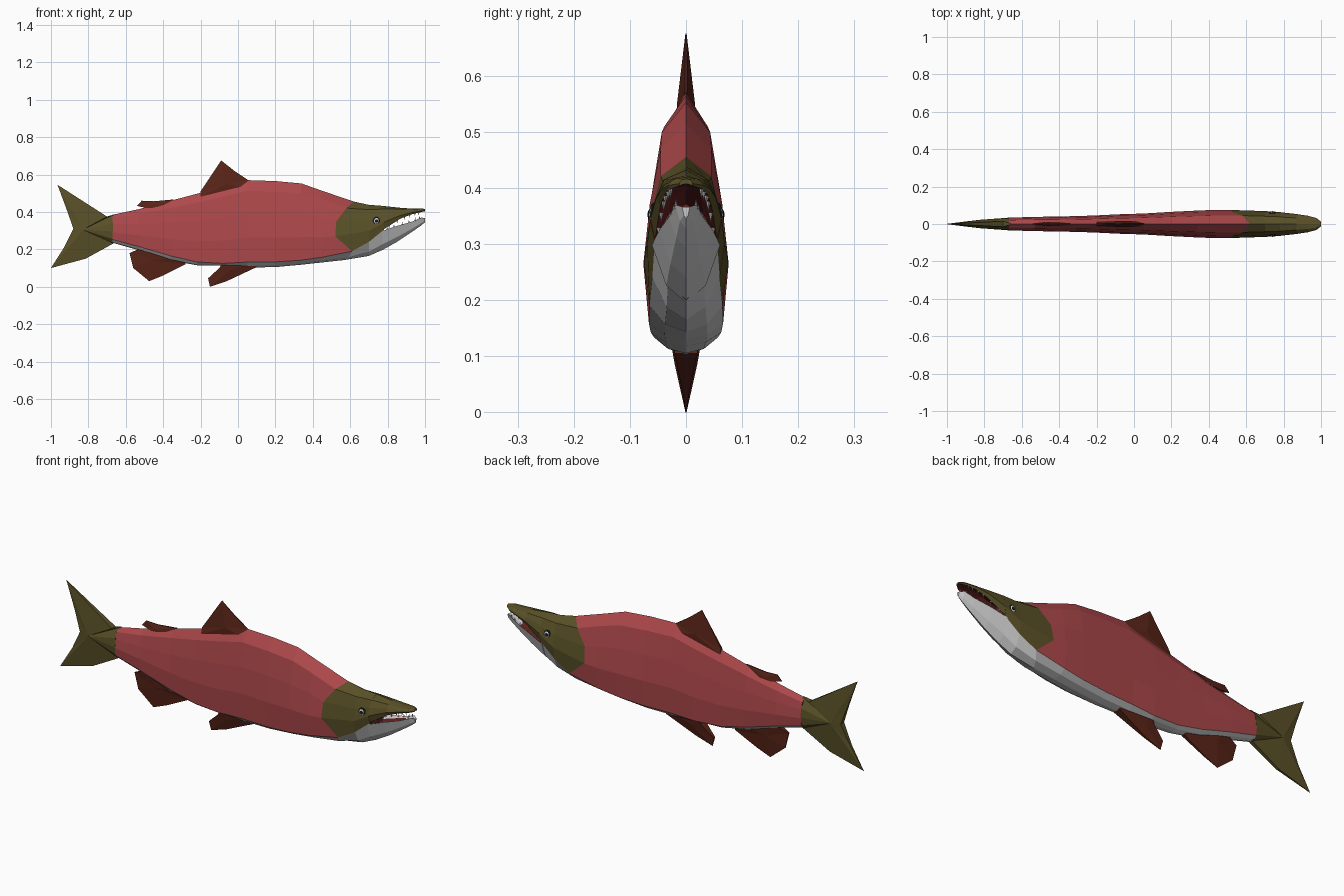
import bpy, bmesh
from math import pi
from mathutils import Matrix, Vector


def material(name, rgb):
    m = bpy.data.materials.new(name)
    m.diffuse_color = (*rgb, 1)
    return m


RED = material("red_skin", (0.42, 0.065, 0.07))
OLIVE = material("olive_skin", (0.10, 0.08, 0.02))
WHITE = material("pale_belly", (0.72, 0.72, 0.71))
FIN = material("fin_brown", (0.10, 0.018, 0.009))
MOUTH = material("mouth_red", (0.13, 0.015, 0.015))
BLACK = material("pupil_black", (0.01, 0.01, 0.01))


def finish(name, bm, mats):
    bmesh.ops.remove_doubles(bm, verts=bm.verts, dist=0.0005)
    bmesh.ops.recalc_face_normals(bm, faces=bm.faces)
    me = bpy.data.meshes.new(name)
    bm.to_mesh(me)
    bm.free()
    for m in mats:
        me.materials.append(m)
    ob = bpy.data.objects.new(name, me)
    bpy.context.collection.objects.link(ob)
    return ob


WIDTHS = (0, 0.6, 0.85, 1, 0.87, 0.5, 0)


def section(st, widths, bend):
    # half section from back ridge (row 0) past the belly line (row 4) to keel (row 6)
    x, top, bottom, w, belly = st
    zs = [top] + [belly + (top - belly) * f for f in (0.87, 0.6, 0.3, 0)]
    zs += [bottom + 0.3 * (belly - bottom), bottom]
    half = [Vector((x + b, w * k, z)) for b, k, z in zip(bend, widths, zs)]
    return half + [Vector((p.x, -p.y, p.z)) for p in half[-2:0:-1]]


def loft(name, stations, mats, pick, widths=WIDTHS, bends={}, cap=0):
    # pick(segment, row) gives the material slot
    bm = bmesh.new()
    rings = [[bm.verts.new(p) for p in section(s, widths, bends.get(i, (0,) * 7))]
             for i, s in enumerate(stations)]
    for i in range(len(rings) - 1):
        a, b = rings[i], rings[i + 1]
        for k in range(12):
            j = (k + 1) % 12
            f = bm.faces.new((a[k], a[j], b[j], b[k]))
            f.material_index = pick(i, k if k < 6 else 11 - k)
    for r in (rings[0], rings[-1]):
        bm.faces.new(r).material_index = cap
    return finish(name, bm, mats)


def fin(name, centre, outline, mat):
    # faceted blade: (x, z, half thickness) outline fanned from a thicker centre
    bm = bmesh.new()
    rims = []
    for s in (1, -1):
        c = bm.verts.new((centre[0], s * centre[2], centre[1]))
        rim = [bm.verts.new((x, s * t, z)) for x, z, t in outline]
        rims.append(rim)
        for i in range(len(rim)):
            bm.faces.new((c, rim[i - 1], rim[i]))
    a, b = rims
    for i in range(len(a)):
        bm.faces.new((a[i - 1], a[i], b[i], b[i - 1]))
    return finish(name, bm, [mat])


# Body with red flanks, pale belly and olive cheeks; gill edge is a bent ring
body = [(-0.67, 0.385, 0.235, 0.034, 0.252),
        (-0.53, 0.415, 0.195, 0.038, 0.215),
        (-0.36, 0.46, 0.14, 0.041, 0.165),
        (-0.22, 0.497, 0.115, 0.045, 0.133),
        (-0.08, 0.535, 0.112, 0.052, 0.125),
        (0.05, 0.57, 0.103, 0.056, 0.132),
        (0.20, 0.565, 0.105, 0.065, 0.133),
        (0.34, 0.552, 0.118, 0.072, 0.142),
        (0.45, 0.513, 0.13, 0.076, 0.158),
        (0.57, 0.455, 0.143, 0.075, 0.19),
        (0.70, 0.438, 0.165, 0.069, 0.24),
        (0.78, 0.432, 0.20, 0.064, 0.305)]
loft("body", body, [RED, WHITE, OLIVE, MOUTH],
     lambda i, r: 1 if r >= 4 else (2 if i >= 9 else 0),
     bends={9: (0.05, 0.01, -0.045, -0.05, 0.04, 0.02, 0)}, cap=3)

# Upper jaw with arched palate
upper = [(0.775, 0.432, 0.37, 0.064, 0.305),
         (0.87, 0.422, 0.395, 0.053, 0.365),
         (0.93, 0.418, 0.402, 0.044, 0.388),
         (0.975, 0.419, 0.404, 0.032, 0.398),
         (1.0, 0.416, 0.407, 0.012, 0.404)]
loft("upper_jaw", upper, [OLIVE, MOUTH], lambda i, r: 1 if r >= 4 else 0)

# Lower jaw, a pale trough
lower = [(0.77, 0.25, 0.195, 0.064, 0.298),
         (0.85, 0.285, 0.24, 0.050, 0.325),
         (0.93, 0.325, 0.293, 0.032, 0.348),
         (0.98, 0.362, 0.328, 0.02, 0.37),
         (1.0, 0.366, 0.345, 0.007, 0.366)]
loft("lower_jaw", lower, [WHITE, MOUTH], lambda i, r: 1 if r < 3 and i < 2 else 0,
     widths=(0, 0.4, 0.6, 0.75, 0.95, 0.55, 0))

# Teeth along both jaws
bm = bmesh.new()
for stations, sign in ((upper, -1), (lower, 1)):
    for a, b in zip(stations[:-1], stations[1:-1]):
        for t in (0.35, 0.8):
            x, _, _, w, z = (p + (q - p) * t for p, q in zip(a, b))
            for side in (1, -1):
                m = Matrix.Translation((x, side * w * 0.8, z + sign * 0.006))
                if sign < 0:
                    m = m @ Matrix.Rotation(pi, 4, 'X')
                bmesh.ops.create_cone(bm, segments=4, radius1=0.004, radius2=0,
                                      depth=0.018, cap_ends=True, matrix=m)
finish("teeth", bm, [WHITE])

# Tail fin
fin("tail_fin", (-0.83, 0.305, 0.022),
    [(-0.66, 0.388, 0.004), (-0.70, 0.375, 0.015), (-0.965, 0.545, 0.001),
     (-0.915, 0.41, 0.006), (-0.88, 0.31, 0.014), (-0.93, 0.21, 0.006),
     (-1.0, 0.10, 0.001), (-0.815, 0.15, 0.006), (-0.665, 0.232, 0.01),
     (-0.668, 0.255, 0.029), (-0.668, 0.295, 0.034), (-0.668, 0.34, 0.029)], OLIVE)

# Back fins
fin("dorsal_fin", (-0.06, 0.55, 0.016),
    [(-0.20, 0.48, 0.012), (-0.20, 0.51, 0.005), (-0.15, 0.585, 0.003),
     (-0.09, 0.675, 0.001), (-0.02, 0.62, 0.002), (0.055, 0.57, 0.002),
     (0.03, 0.53, 0.015)], FIN)
fin("adipose_fin", (-0.46, 0.435, 0.01),
    [(-0.42, 0.425, 0.012), (-0.485, 0.42, 0.01), (-0.54, 0.432, 0.002),
     (-0.515, 0.46, 0.001), (-0.45, 0.457, 0.002), (-0.34, 0.467, 0.004)], FIN)

# Belly fins
fin("anal_fin", (-0.46, 0.14, 0.014),
    [(-0.50, 0.215, 0.02), (-0.58, 0.18, 0.003), (-0.56, 0.10, 0.002),
     (-0.475, 0.03, 0.001), (-0.40, 0.06, 0.003), (-0.28, 0.12, 0.008),
     (-0.30, 0.16, 0.02)], FIN)
fin("pelvic_fin", (-0.05, 0.085, 0.02),
    [(-0.08, 0.135, 0.028), (-0.10, 0.10, 0.02), (-0.16, 0.045, 0.006),
     (-0.15, 0.0, 0.001), (-0.06, 0.03, 0.005), (0.10, 0.105, 0.02),
     (0.08, 0.13, 0.028)], FIN)

# Eyes: dark rim, pale ring and pupil on each side
for side, label in ((-1, "right"), (1, "left")):
    for part, r, y, mat in (("eye_rim", 0.022, 0.057, BLACK),
                            ("eye", 0.017, 0.060, WHITE),
                            ("pupil", 0.009, 0.065, BLACK)):
        bm = bmesh.new()
        m = Matrix.Translation((0.74, side * y, 0.352)) @ Matrix.Diagonal((1, 0.4, 1, 1))
        bmesh.ops.create_uvsphere(bm, u_segments=10, v_segments=6, radius=r, matrix=m)
        finish(f"{label}_{part}", bm, [mat])
